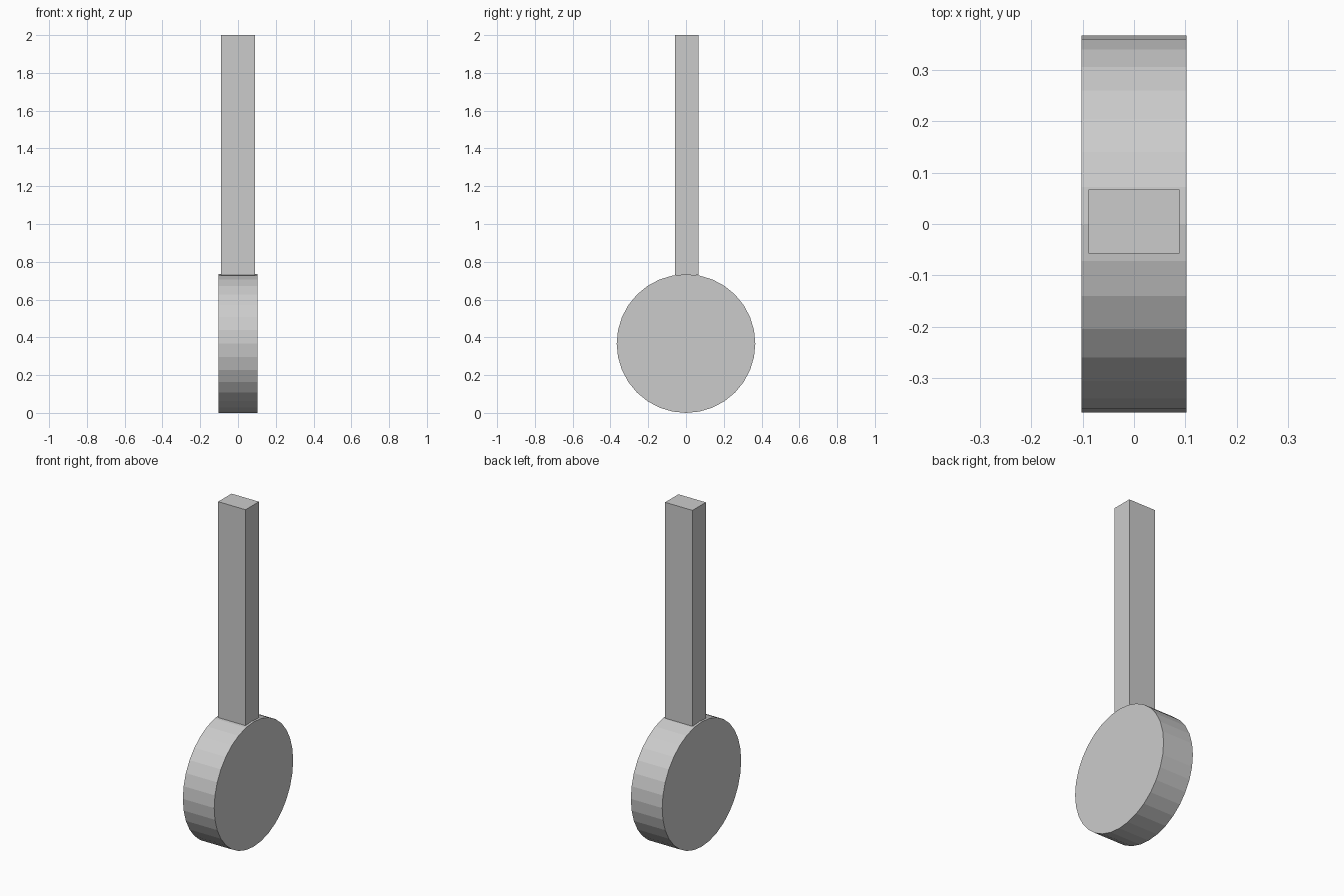
import bpy
from math import pi

if "Cube" in bpy.data.objects:
    bpy.data.objects.remove(bpy.data.objects["Cube"])

# Round disc lying on its rim, axis along x
R = 0.367
bpy.ops.mesh.primitive_cylinder_add(vertices=32, radius=R, depth=0.204,
                                    location=(0, 0, R), rotation=(0, pi / 2, 0))
disc = bpy.context.object
disc.name = "disc"

# Upright rectangular bar resting on the disc, slightly behind its centre
bottom, top = 0.73, 2.0
bpy.ops.mesh.primitive_cube_add(size=1, location=(0, 0.005, (bottom + top) / 2))
bar = bpy.context.object
bar.name = "upright_bar"
bar.scale = (0.178, 0.124, top - bottom)
